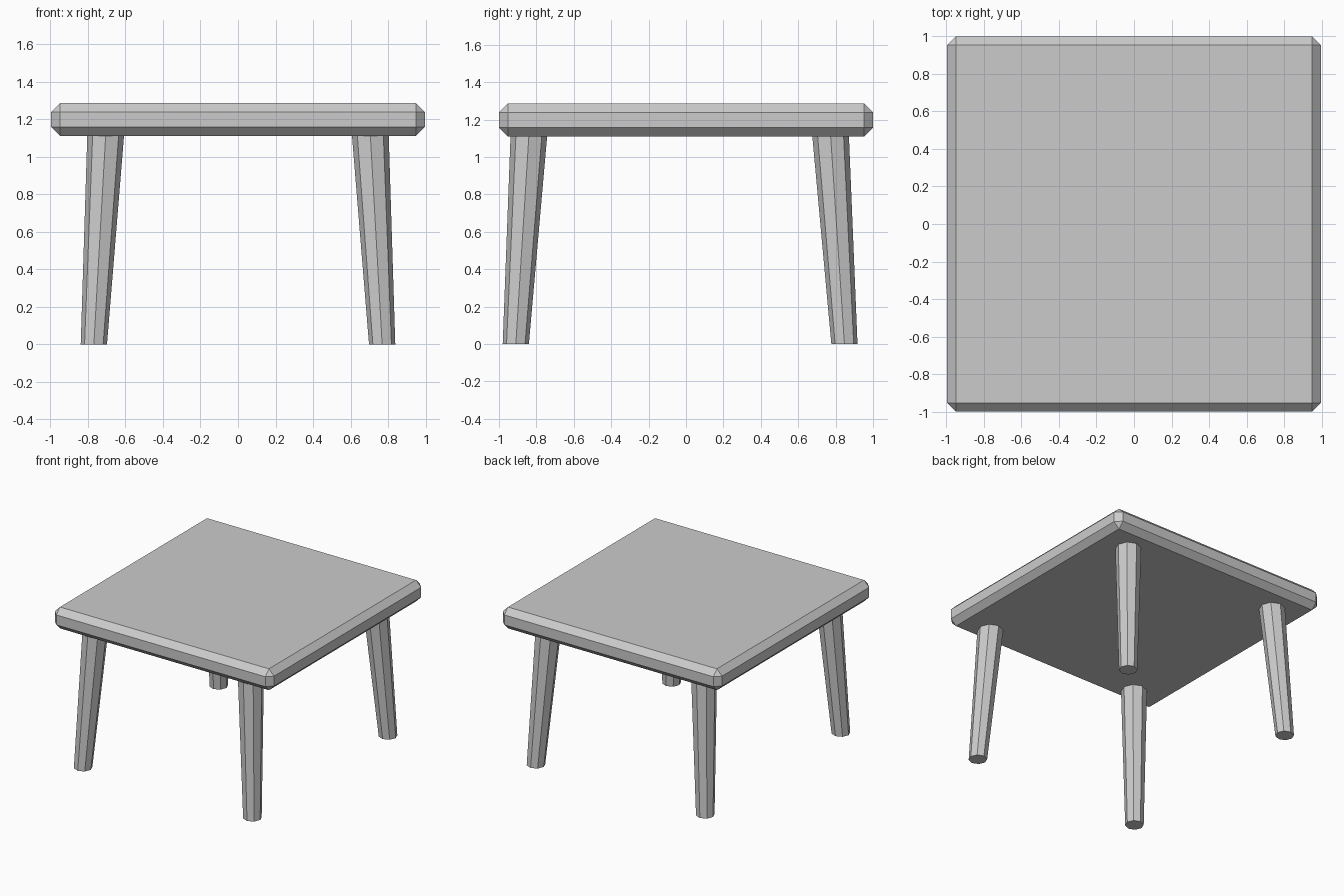
import bpy
import bmesh
from mathutils import Vector

cube = bpy.data.objects.get("Cube")
if cube:
    bpy.data.objects.remove(cube, do_unlink=True)

# One plain grey for the whole table
grey = bpy.data.materials.new("plain_grey")
grey.use_nodes = True
colour = (0.6, 0.6, 0.6, 1)
grey.diffuse_color = colour
grey.node_tree.nodes["Principled BSDF"].inputs["Base Color"].default_value = colour


def add_object(name, bm):
    bmesh.ops.recalc_face_normals(bm, faces=bm.faces)
    mesh = bpy.data.meshes.new(name)
    bm.to_mesh(mesh)
    bm.free()
    mesh.materials.append(grey)
    obj = bpy.data.objects.new(name, mesh)
    bpy.context.collection.objects.link(obj)
    return obj


def add_leg(name, foot, head, foot_radius, head_radius):
    """Eight-sided tapered leg, leaning from foot to head with level ends."""
    bm = bmesh.new()
    bmesh.ops.create_cone(bm, cap_ends=True, segments=8,
                          radius1=foot_radius, radius2=head_radius, depth=1)
    for v in bm.verts:
        end = foot if v.co.z < 0 else head
        v.co = Vector((v.co.x, v.co.y, 0)) + Vector(end)
    return add_object(name, bm)


# Table top: square slab with a chamfer on every edge
bottom, top = 1.11, 1.285
bm = bmesh.new()
bmesh.ops.create_cube(bm, size=1)
bmesh.ops.scale(bm, vec=(1.99, 2, top - bottom), verts=bm.verts)
bmesh.ops.translate(bm, vec=(0, 0, (top + bottom) / 2), verts=bm.verts)
bmesh.ops.bevel(bm, geom=bm.edges[:], offset=0.047, segments=1,
                affect='EDGES', profile=0.5)
add_object("table_top", bm)

# Four splayed legs, front pair set slightly further out
for side, sx in (("left", 1), ("right", -1)):
    for place, foot_y, head_y in (("front", -0.91, -0.84), ("back", 0.847, 0.773)):
        add_leg(f"{place}_{side}_leg", (sx * 0.768, foot_y, 0),
                (sx * 0.705, head_y, bottom + 0.005), 0.07, 0.098)
